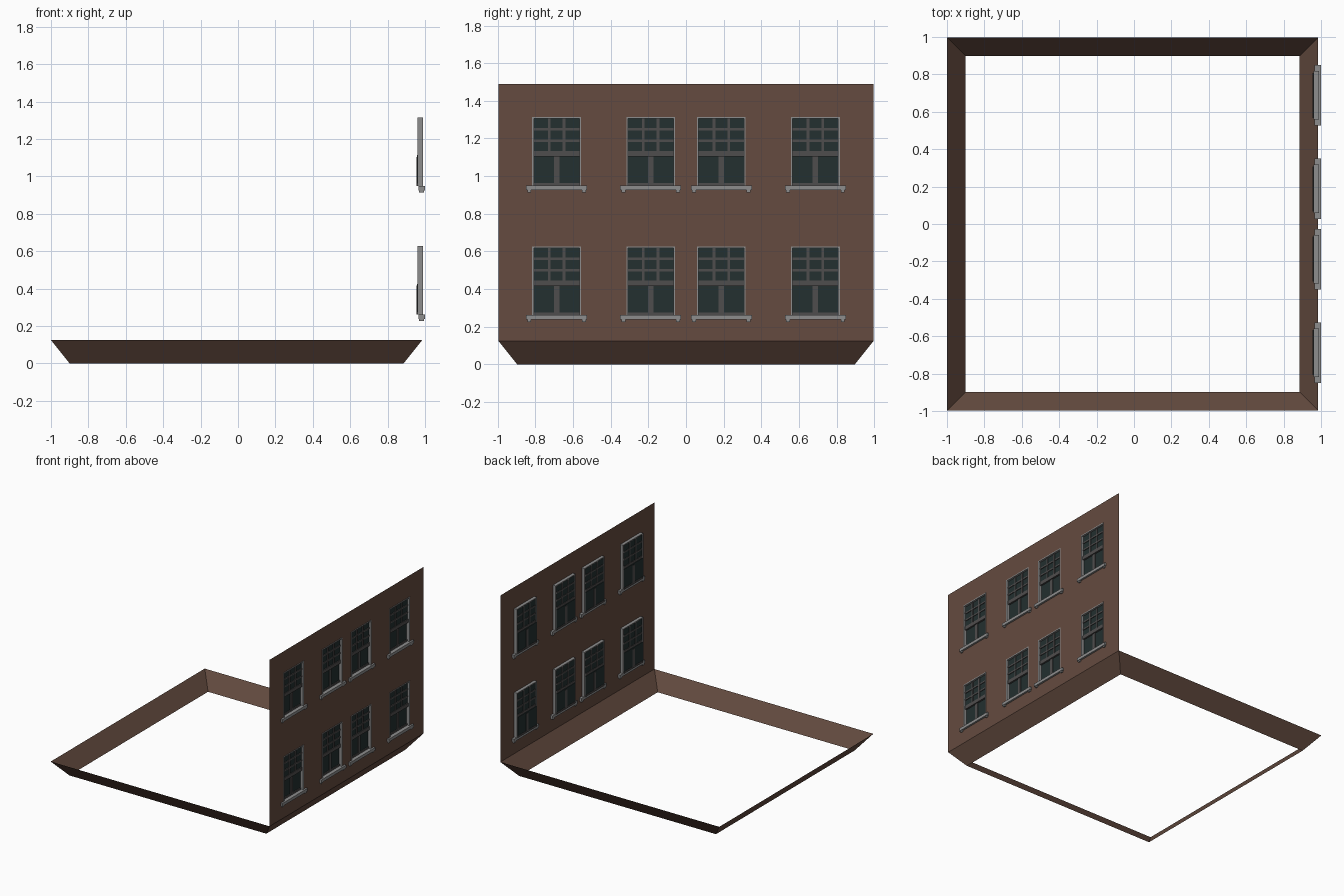
import bpy, bmesh
from mathutils import Matrix, Vector

if "Cube" in bpy.data.objects:
    bpy.data.objects.remove(bpy.data.objects["Cube"])


def material(name, rgb):
    m = bpy.data.materials.new(name)
    m.diffuse_color = (*rgb, 1)
    m.use_nodes = True
    m.node_tree.nodes["Principled BSDF"].inputs["Base Color"].default_value = m.diffuse_color
    return m


BRICK = material("brown_brick", (0.128, 0.070, 0.050))
STONE = material("light_grey_stone", (0.27, 0.27, 0.27))
SASH = material("dark_grey_sash", (0.078, 0.074, 0.074))
GLASS = material("dark_glass", (0.017, 0.029, 0.029))

X0, X1, HY = -1.0, 0.985, 0.9975      # footprint
Z_BASE, Z_TOP = 0.125, 1.49           # wall heights
COLS = (-0.6875, -0.1875, 0.1875, 0.6875)
ROWS = (0.261, 0.949)                 # window bottoms
W, H = 0.26, 0.366                    # window opening


def finish(bm, name, mat):
    me = bpy.data.meshes.new(name)
    bm.to_mesh(me)
    bm.free()
    me.materials.append(mat)
    return me


def place(me, name, loc=(0, 0, 0)):
    ob = bpy.data.objects.new(name, me)
    ob.location = loc
    bpy.context.collection.objects.link(ob)
    return ob


def boxes(name, mat, specs):
    """Mesh of boxes given as (x0, x1, y0, y1, z0, z1)."""
    bm = bmesh.new()
    for a, b, c, d, e, f in specs:
        mid = Vector(((a + b) / 2, (c + d) / 2, (e + f) / 2))
        bmesh.ops.create_cube(bm, size=1, matrix=Matrix.Translation(mid)
                              @ Matrix.Diagonal((b - a, d - c, f - e, 1)))
    return finish(bm, name, mat)


# Sloping open skirt around the base
bm = bmesh.new()
rings = []
for inset, z in ((0.1, 0), (0, Z_BASE)):
    a, b, h = X0 + inset, X1 - inset, HY - inset
    rings.append([bm.verts.new((x, y, z)) for x, y in
                  ((a, -h), (b, -h), (b, h), (a, h))])
for i in range(4):
    j = (i + 1) % 4
    bm.faces.new((rings[0][i], rings[0][j], rings[1][j], rings[1][i]))
place(finish(bm, "base_skirt", BRICK), "base_skirt")

# Single-sheet facade with window openings left out
ys = sorted([-HY, HY] + [c + s * W / 2 for c in COLS for s in (-1, 1)])
zs = sorted([Z_BASE, Z_TOP] + [r + d for r in ROWS for d in (0, H)])
bm = bmesh.new()
grid = [[bm.verts.new((X1, y, z)) for z in zs] for y in ys]
for i in range(len(ys) - 1):
    for j in range(len(zs) - 1):
        if i % 2 and j % 2:
            continue
        bm.faces.new((grid[i][j], grid[i + 1][j],
                      grid[i + 1][j + 1], grid[i][j + 1]))
place(finish(bm, "brick_facade", BRICK), "brick_facade")

# Window parts, local origin at the bottom centre of the opening
w, t = W / 2, 0.009
frame = boxes("window_frame", STONE, [
    (0.960, 0.988, -w, -w + t, 0, H), (0.960, 0.988, w - t, w, 0, H),
    (0.960, 0.988, -w + t, w - t, H - t, H)])
sill = boxes("window_sill", STONE, [
    (0.965, 1.0, -0.162, 0.162, -0.024, 0)] + [
    (0.967, 0.995, s * 0.145 - 0.01, s * 0.145 + 0.01, -0.035, -0.024)
    for s in (-1, 1)])

wi = w - t
MEET0, MEET1 = 0.155, 0.184
sash_specs = [(0.962, 0.978, -wi, wi, MEET0, MEET1),           # meeting rail
              (0.955, 0.970, -wi, wi, 0, 0.014),               # bottom rail
              (0.955, 0.970, -0.014, 0.014, 0.014, MEET0)]     # lower bar
sash_specs += [(0.962, 0.978, s * 0.039 - 0.007, s * 0.039 + 0.007, MEET1, H - t)
               for s in (-1, 1)]                               # upright glazing bars
sash_specs += [(0.9625, 0.9775, -wi, wi, z - 0.006, z + 0.006)
               for z in (0.239, 0.300)]                        # level glazing bars
sash = boxes("window_sash", SASH, sash_specs)
glass = boxes("window_glass", GLASS, [
    (0.966, 0.972, -wi, wi, MEET1 - 0.01, H - t),
    (0.958, 0.964, -wi, wi, 0.005, MEET0 + 0.01)])

for r, z in enumerate(ROWS):
    for c, y in enumerate(COLS):
        for me in (frame, sill, sash, glass):
            place(me, f"{me.name}_{r}_{c}", (0, y, z))
